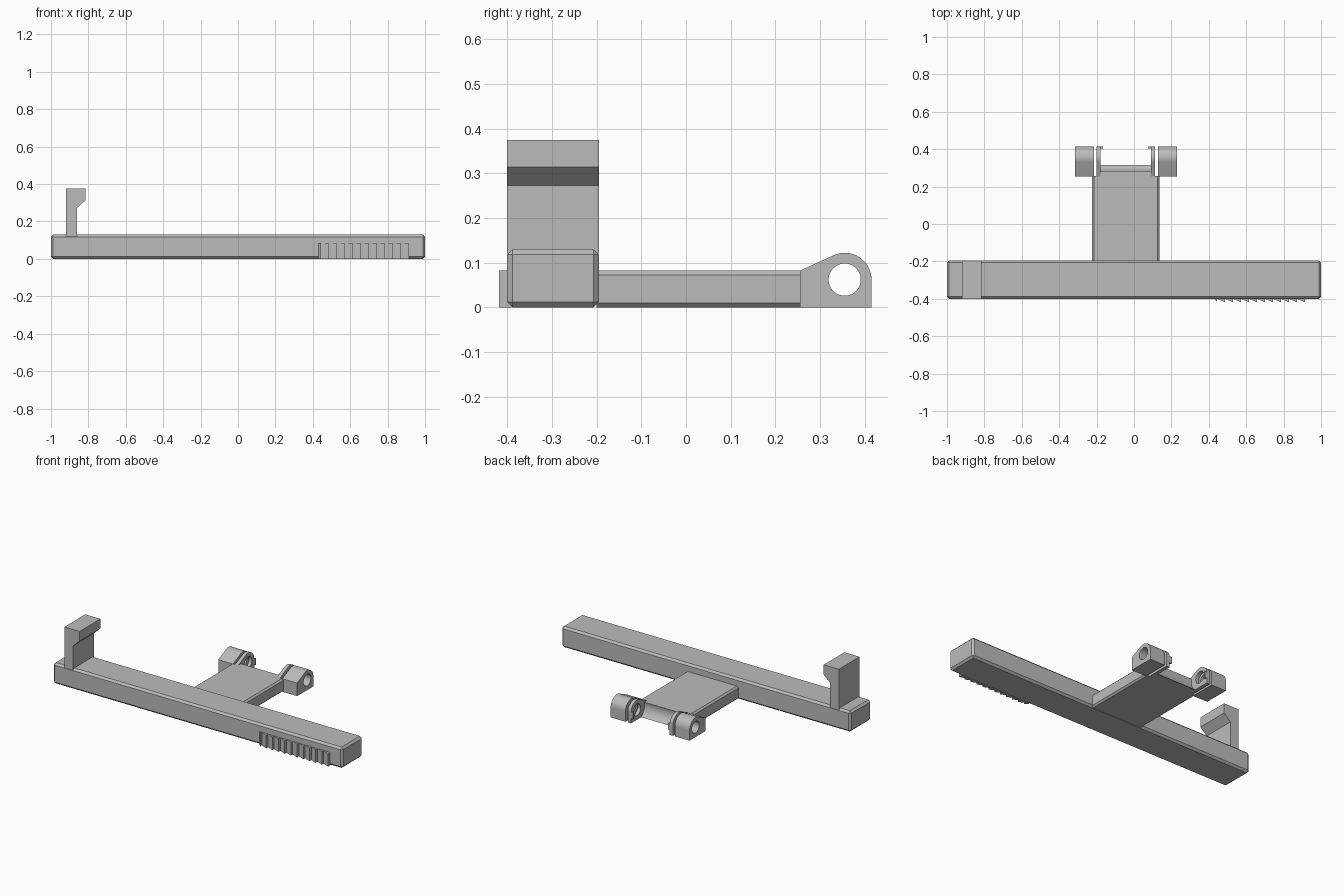
import bpy
import bmesh
from math import sin, cos, radians
from mathutils import Vector

cube = bpy.data.objects.get("Cube")
if cube:
    bpy.data.objects.remove(cube)

grey = bpy.data.materials.new("plain grey")
grey.use_nodes = True
colour = (0.5, 0.5, 0.5, 1)
grey.diffuse_color = colour
grey.node_tree.nodes["Principled BSDF"].inputs["Base Color"].default_value = colour


def prism(name, points, axis, start, end):
    """Extrude a closed 2D profile along one axis."""
    place = {
        "x": lambda p, t: (t, p[0], p[1]),
        "y": lambda p, t: (p[0], t, p[1]),
        "z": lambda p, t: (p[0], p[1], t),
    }[axis]
    bm = bmesh.new()
    face = bm.faces.new([bm.verts.new(place(p, start)) for p in points])
    extruded = bmesh.ops.extrude_face_region(bm, geom=[face])["geom"]
    shift = Vector(place((0, 0), end - start))
    bmesh.ops.translate(bm, vec=shift,
                        verts=[g for g in extruded if isinstance(g, bmesh.types.BMVert)])
    bmesh.ops.recalc_face_normals(bm, faces=bm.faces)
    mesh = bpy.data.meshes.new(name)
    bm.to_mesh(mesh)
    bm.free()
    mesh.materials.append(grey)
    obj = bpy.data.objects.new(name, mesh)
    bpy.context.collection.objects.link(obj)
    return obj


def box(name, x, y, z):
    return prism(name, [(x[0], y[0]), (x[1], y[0]), (x[1], y[1]), (x[0], y[1])], "z", *z)


def activate(obj):
    bpy.ops.object.select_all(action="DESELECT")
    obj.select_set(True)
    bpy.context.view_layer.objects.active = obj


def chamfer(obj, width):
    mod = obj.modifiers.new("chamfer", "BEVEL")
    mod.width = width
    mod.segments = 1
    activate(obj)
    bpy.ops.object.modifier_apply(modifier=mod.name)


def arc(centre, radius, first, last, steps):
    angles = [radians(first + (last - first) * i / steps) for i in range(steps + 1)]
    return [(centre[0] + radius * cos(a), centre[1] + radius * sin(a)) for a in angles]


# Main bar and the hook standing on its right end
bar = box("main_bar", (-1, 1), (-0.4, -0.195), (0, 0.13))
chamfer(bar, 0.012)
prism("hook", [(-0.92, 0.12), (-0.92, 0.375), (-0.815, 0.375), (-0.815, 0.314),
               (-0.86, 0.273), (-0.86, 0.12)], "y", -0.4, -0.195)

# Sawtooth grip on the front
count, pitch = 12, 0.0427
for i in range(count):
    tip = 0.445 + i * pitch
    root = max(tip - pitch, 0.43)
    prism(f"grip_tooth_{i + 1}", [(root, -0.39), (root, -0.4), (tip, -0.418), (tip, -0.39)],
          "z", 0, 0.082)

# Arm with chamfered long edges, ending in a hollowed lip
c = 0.01
left, right, top = 0.135, -0.225, 0.082
prism("arm", [(right + c, 0), (left - c, 0), (left, c), (left, top - c),
              (left - c, top), (right + c, top), (right, top - c), (right, c)],
      "y", -0.2, 0.257)
pin = (0.355, 0.062)
prism("arm_lip", [(0.25, 0), (0.25, top)] + arc(pin, 0.074, 164, 237, 10),
      "x", -0.2, 0.11)

# Hinge lugs with thin inner clips, all bored by one pin hole
lug_profile = [(0.255, 0), (0.415, 0)] + arc(pin, 0.06, 0, 113, 18) + [(0.255, top)]
bore = prism("pin_bore", arc(pin, 0.036, 0, 352.5, 47), "x", -0.5, 0.5)
bore.hide_render = True
parts = [("right_lug", -0.315, -0.213), ("right_clip", -0.2, -0.178),
         ("left_clip", 0.09, 0.112), ("left_lug", 0.128, 0.23)]
for name, start, end in parts:
    part = prism(name, lug_profile, "x", start, end)
    mod = part.modifiers.new("bore", "BOOLEAN")
    mod.object = bore
    mod.solver = "EXACT"
    activate(part)
    bpy.ops.object.modifier_apply(modifier=mod.name)
    bpy.ops.object.shade_smooth_by_angle(angle=radians(25))
bpy.data.objects.remove(bore)

# Small catches on the clip tips
box("right_catch", (-0.18, -0.165), (0.404, 0.415), (0.03, 0.07))
box("left_catch", (0.075, 0.092), (0.404, 0.415), (0.03, 0.07))
